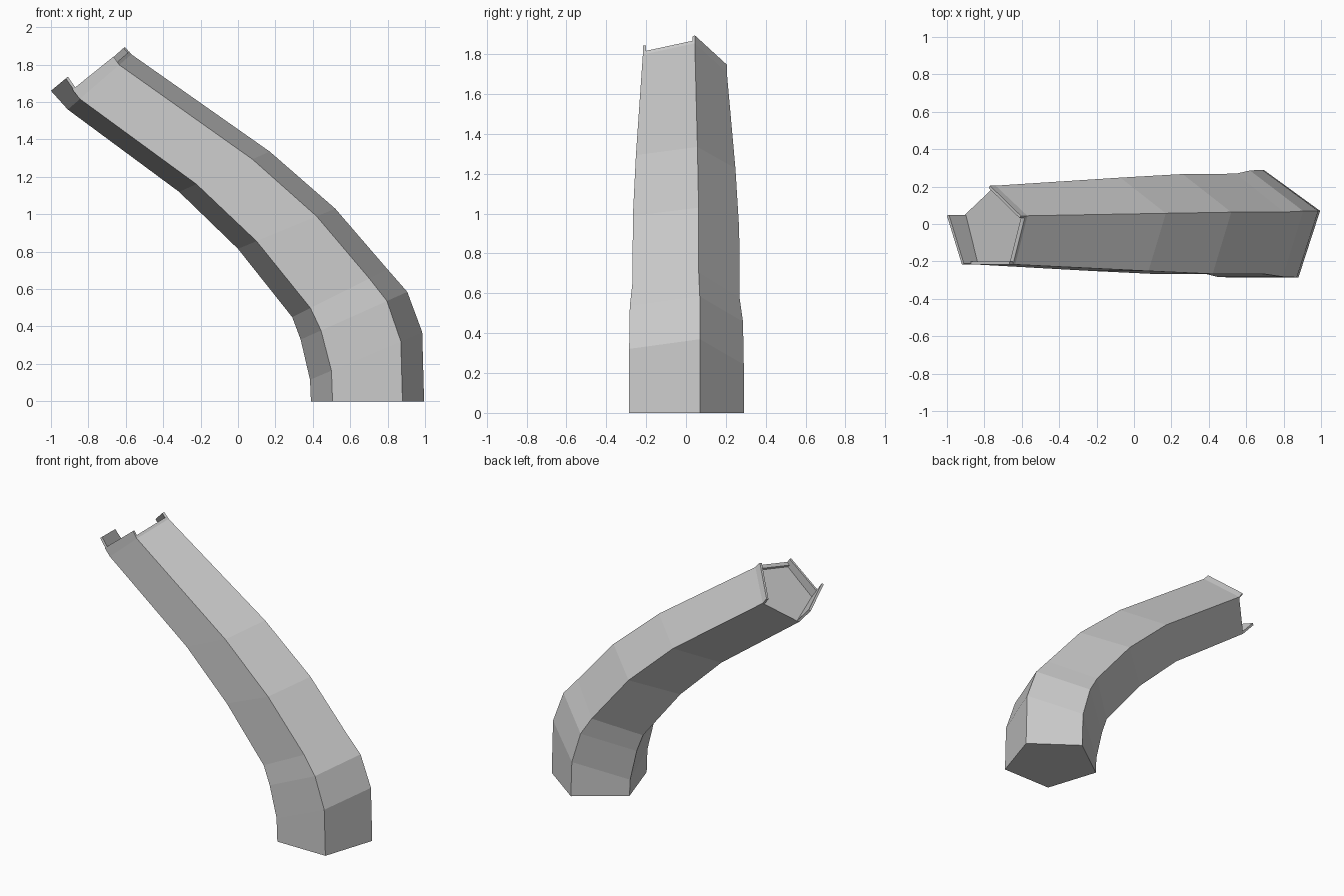
import bpy
import bmesh
from math import sin, cos, tau
from mathutils import Vector

if "Cube" in bpy.data.objects:
    bpy.data.objects.remove(bpy.data.objects["Cube"], do_unlink=True)

grey = bpy.data.materials.new("plain grey")
grey.use_nodes = True
COLOUR = (0.6, 0.6, 0.6, 1)
grey.diffuse_color = COLOUR
grey.node_tree.nodes["Principled BSDF"].inputs["Base Color"].default_value = COLOUR

CENTRE_Y = -0.028
SIDE = sin(tau / 5)


def add_object(name, bm):
    bmesh.ops.recalc_face_normals(bm, faces=bm.faces)
    mesh = bpy.data.meshes.new(name)
    bm.to_mesh(mesh)
    bm.free()
    mesh.materials.append(grey)
    obj = bpy.data.objects.new(name, mesh)
    bpy.context.collection.objects.link(obj)
    return obj


def pentagon(left_x, left_z, right_x, right_z, radius):
    """Tilted pentagon in the order back, right, front right, front left, left."""
    left, right = Vector((left_x, 0, left_z)), Vector((right_x, 0, right_z))
    mid, across = (left + right) / 2, (right - left) / (2 * SIDE)
    return [mid + across * sin(tau * i / 5)
            + Vector((0, CENTRE_Y + radius * cos(tau * i / 5), 0)) for i in range(5)]


# Each section: inner-curve x, z, outer-curve x, z, and radius in y
sections = [
    (0.39, 0.0, 0.995, 0.0, 0.318),
    (0.385, 0.115, 0.985, 0.37, 0.318),
    (0.335, 0.33, 0.905, 0.585, 0.314),
    (0.29, 0.45, 0.80, 0.705, 0.297),
    (0.0, 0.815, 0.52, 1.03, 0.295),
    (-0.315, 1.12, 0.17, 1.335, 0.276),
    (-0.91, 1.56, -0.57, 1.855, 0.233),
]
rings = [pentagon(*s) for s in sections]

# Bent five-sided tube with closed ends
bm = bmesh.new()
loops = [[bm.verts.new(p) for p in ring] for ring in rings]
for low, high in zip(loops, loops[1:]):
    for i in range(5):
        j = (i + 1) % 5
        bm.faces.new((low[i], low[j], high[j], high[i]))
bm.faces.new(loops[0])
bm.faces.new(loops[-1])
add_object("curved_tube", bm)

# Thin flanges standing on the upper end
end = rings[-1]
middle = sum(end, Vector()) / 5


def flange(name, i, rise_a, rise_b, thickness=0.015):
    a, b = end[i], end[(i + 1) % 5]
    tops = [a + Vector((rise_a[0], 0, rise_a[1])), b + Vector((rise_b[0], 0, rise_b[1]))]
    inward = (middle - (a + b) / 2).normalized() * thickness
    outer = [a, b, tops[1], tops[0]]
    bm = bmesh.new()
    front = [bm.verts.new(p) for p in outer]
    back = [bm.verts.new(p + inward) for p in outer]
    bm.faces.new(front)
    bm.faces.new(back)
    for k in range(4):
        n = (k + 1) % 4
        bm.faces.new((front[k], front[n], back[n], back[k]))
    add_object(name, bm)


flange("back_flange", 0, (-0.03, 0.04), (-0.035, 0.04))
flange("outer_lip", 1, (-0.012, 0.015), (-0.012, 0.015), 0.025)
flange("front_flange", 2, (-0.03, 0.045), (-0.04, 0.05))
flange("inner_flange", 3, (-0.075, 0.11), (-0.09, 0.10))
